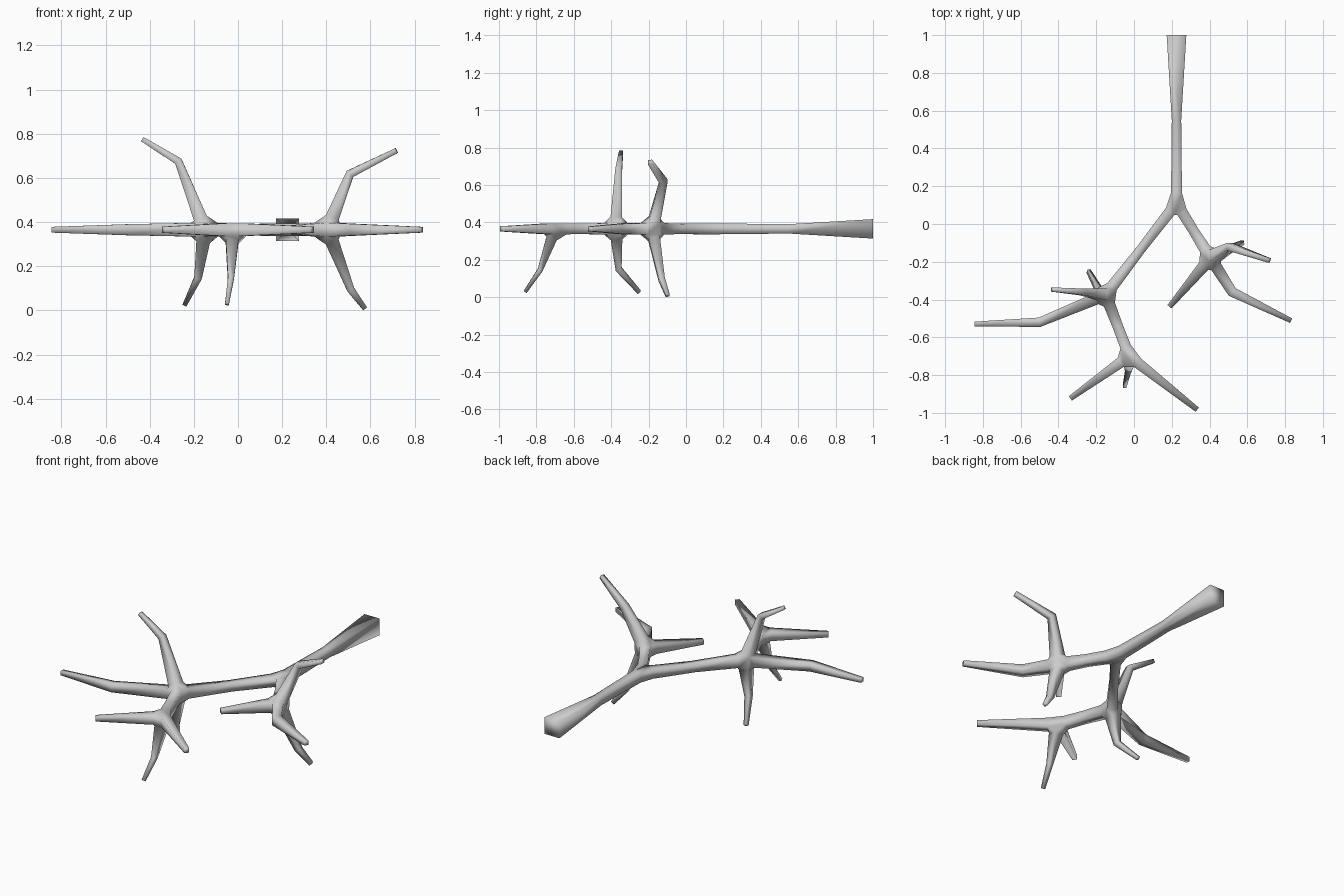
import bpy, bmesh
from mathutils import Vector as V

if "Cube" in bpy.data.objects:
    bpy.data.objects.remove(bpy.data.objects["Cube"])

Z = 0.365          # height of the main fork plane
HUB = 0.055        # distance from a fork centre to where its limbs begin

# fork centres: position and limb radius there
hubs = {
    "J": (V((0.225, 0.11, Z)), 0.029),
    "A": (V((-0.15, -0.375, Z)), 0.031),
    "B": (V((-0.025, -0.70, Z)), 0.029),
    "C": (V((0.405, -0.18, Z)), 0.031),
}
# limbs joining two forks: (from, to, middle radius)
links = [("J", "A", 0.025), ("A", "B", 0.028), ("J", "C", 0.027)]
# free limbs: fork, then (x, y, z, radius) points out to the tip
limbs = [
    ("J", [(0.225, 0.55, Z, 0.025), (0.225, 1.0, Z, 0.052)]),
    ("A", [(-0.5, -0.52, Z, 0.025), (-0.845, -0.53, Z, 0.013)]),
    ("A", [(-0.27, -0.36, 0.675, 0.018), (-0.433, -0.347, 0.775, 0.011)]),
    ("A", [(-0.18, -0.36, 0.15, 0.017), (-0.24, -0.25, 0.027, 0.01)]),
    ("B", [(-0.337, -0.923, Z, 0.014)]),
    ("B", [(0.335, -0.983, Z, 0.014)]),
    ("B", [(-0.032, -0.78, 0.145, 0.014), (-0.05, -0.86, 0.028, 0.009)]),
    ("C", [(0.188, -0.438, Z, 0.014)]),
    ("C", [(0.52, -0.36, Z, 0.027), (0.832, -0.512, Z, 0.013)]),
    ("C", [(0.507, -0.12, 0.618, 0.02), (0.717, -0.193, 0.723, 0.012)]),
    ("C", [(0.51, -0.13, 0.095, 0.017), (0.574, -0.098, 0.009, 0.011)]),
]

bm = bmesh.new()
rings_at = {k: [] for k in hubs}


def tube(pts, cap):
    """Four-sided tapering tube through (position, radius) points."""
    d0 = (pts[1][0] - pts[0][0]).normalized()
    ref = V((0, 1, 0)) if abs(d0.z) > 0.5 else V((0, 0, 1))
    rings = []
    for i, (p, r) in enumerate(pts):
        a, b = pts[max(i - 1, 0)][0], pts[min(i + 1, len(pts) - 1)][0]
        t = (b - p).normalized() + (p - a).normalized()
        t.normalize()
        s = t.cross(ref).normalized() * r
        u = s.cross(t)
        rings.append([bm.verts.new(p + s * m + u * n)
                      for m, n in ((1, 1), (-1, 1), (-1, -1), (1, -1))])
    for a, b in zip(rings, rings[1:]):
        for k in range(4):
            bm.faces.new((a[k], a[(k + 1) % 4], b[(k + 1) % 4], b[k]))
    if cap:
        bm.faces.new(rings[-1])
    return rings


def start(key, toward):
    c, r = hubs[key]
    return (c + (toward - c).normalized() * HUB, r)


# limbs between forks
for a, b, r in links:
    pa, pb = hubs[a][0], hubs[b][0]
    rings = tube([start(a, pb), ((pa + pb) / 2, r), start(b, pa)], False)
    rings_at[a].append(rings[0])
    rings_at[b].append(rings[-1])

# free limbs and handle
for key, path in limbs:
    pts = [(V(q[:3]), q[3]) for q in path]
    rings = tube([start(key, pts[0][0])] + pts, True)
    rings_at[key].append(rings[0])

# forks: hull over the limb ends, open where each limb enters
for rings in rings_at.values():
    before = set(bm.faces)
    bmesh.ops.convex_hull(bm, input=[v for r in rings for v in r])
    new = [f for f in bm.faces if f not in before]
    inner = [f for f in new if any(all(v in r for v in f.verts) for r in rings)]
    bmesh.ops.delete(bm, geom=inner, context='FACES')

bmesh.ops.recalc_face_normals(bm, faces=bm.faces[:])
for f in bm.faces:
    f.smooth = True
mesh = bpy.data.meshes.new("forked_branch")
bm.to_mesh(mesh)
bm.free()
obj = bpy.data.objects.new("forked_branch", mesh)
bpy.context.collection.objects.link(obj)
